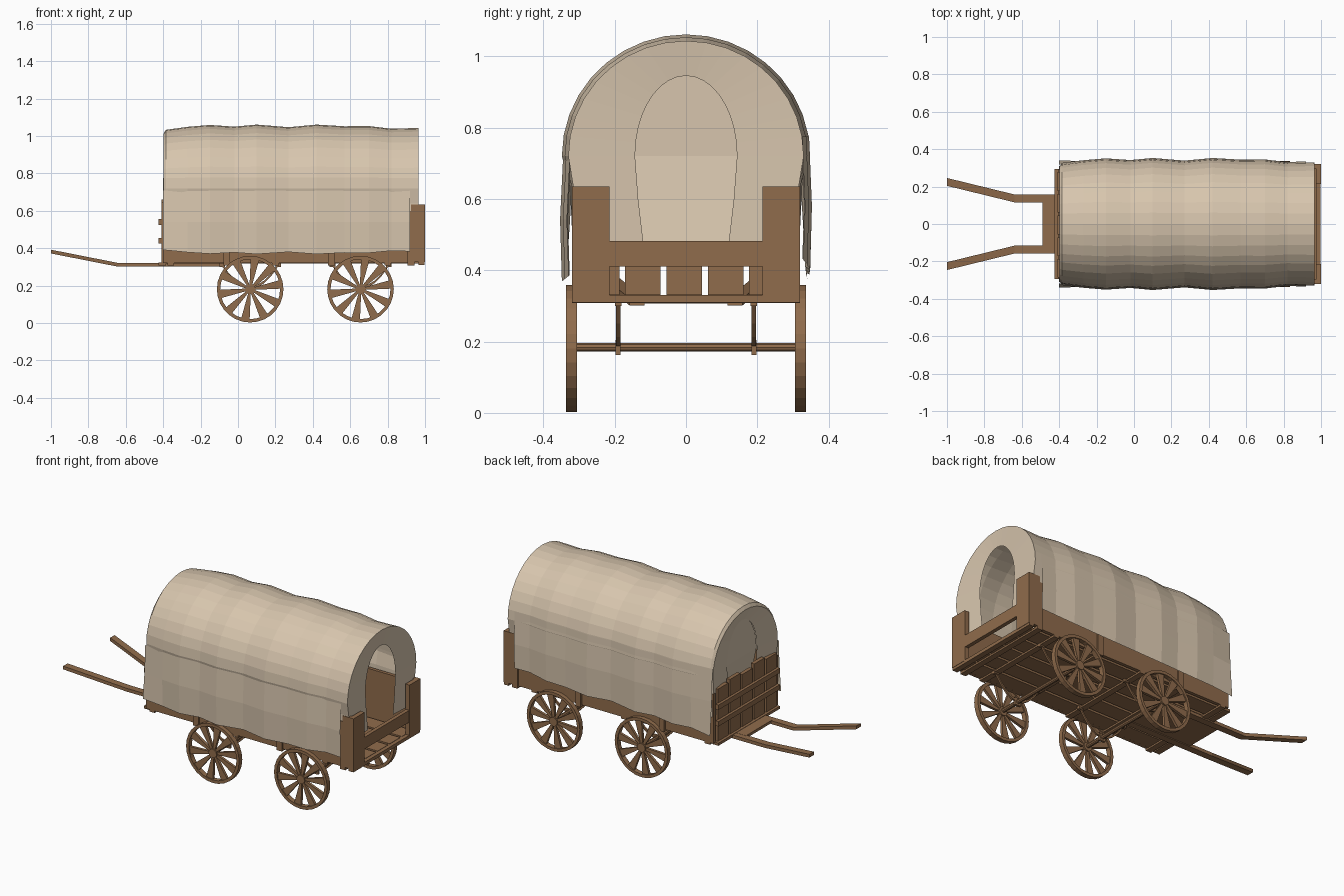
import bpy, bmesh, math
from mathutils import Vector

if "Cube" in bpy.data.objects:
    bpy.data.objects.remove(bpy.data.objects["Cube"])


def material(name, col):
    m = bpy.data.materials.new(name)
    m.diffuse_color = (*col, 1)
    m.use_nodes = True
    m.node_tree.nodes["Principled BSDF"].inputs["Base Color"].default_value = m.diffuse_color
    return m


WOOD = material("brown wood", (0.28, 0.15, 0.072))
CANVAS = material("cream canvas", (0.68, 0.56, 0.42))


def make(name, verts, faces, mat):
    me = bpy.data.meshes.new(name)
    me.from_pydata([tuple(v) for v in verts], [], faces)
    bm = bmesh.new()
    bm.from_mesh(me)
    bmesh.ops.recalc_face_normals(bm, faces=bm.faces)
    bm.to_mesh(me)
    bm.free()
    me.materials.append(mat)
    ob = bpy.data.objects.new(name, me)
    bpy.context.collection.objects.link(ob)
    return ob


def grid(name, rows, mat):
    n = len(rows[0])
    faces = [(i * n + j, i * n + j + 1, (i + 1) * n + j + 1, (i + 1) * n + j)
             for i in range(len(rows) - 1) for j in range(n - 1)]
    return make(name, [v for r in rows for v in r], faces, mat)


HEX = [(0, 1, 2, 3), (4, 5, 6, 7), (0, 1, 5, 4), (1, 2, 6, 5), (2, 3, 7, 6), (3, 0, 4, 7)]


def box(name, x0, x1, y0, y1, z0, z1):
    v = [(x, y, z) for z in (z0, z1) for x, y in ((x0, y0), (x1, y0), (x1, y1), (x0, y1))]
    return make(name, v, HEX, WOOD)


def bar(name, path, w, h):
    """Rectangular beam along a path in x; w is the y width, h the z height."""
    verts, faces = [], []
    for p in path:
        verts += [(p[0], p[1] + a * w / 2, p[2] + b * h / 2)
                  for a, b in ((-1, -1), (1, -1), (1, 1), (-1, 1))]
    for i in range(len(path) - 1):
        for k in range(4):
            faces.append((i * 4 + k, i * 4 + (k + 1) % 4, i * 4 + 4 + (k + 1) % 4, i * 4 + 4 + k))
    e = len(verts) - 4
    faces += [(0, 1, 2, 3), (e, e + 1, e + 2, e + 3)]
    return make(name, verts, faces, WOOD)


def cylinder(name, x, z, r, y0, y1, n):
    v = [(x + r * math.cos(2 * math.pi * i / n), y, z + r * math.sin(2 * math.pi * i / n))
         for y in (y0, y1) for i in range(n)]
    f = [(i, (i + 1) % n, n + (i + 1) % n, n + i) for i in range(n)]
    return make(name, v, f + [tuple(range(n)), tuple(range(n, 2 * n))], WOOD)


# Wheels: rim ring, hub and ten flared spokes
def wheel(name, x, y, z=0.181):
    verts, faces, n = [], [], 28
    for i in range(n):
        a = 2 * math.pi * i / n
        for r, d in ((0.178, -.015), (0.178, .015), (0.160, .015), (0.160, -.015)):
            verts.append((x + r * math.cos(a), y + d, z + r * math.sin(a)))
        j = (i + 1) % n
        faces += [(i * 4 + k, i * 4 + (k + 1) % 4, j * 4 + (k + 1) % 4, j * 4 + k) for k in range(4)]
    for i in range(10):
        a = 2 * math.pi * (i + .25) / 10
        u, t = Vector((math.cos(a), 0, math.sin(a))), Vector((-math.sin(a), 0, math.cos(a)))
        b = len(verts)
        for r, w in ((0.015, 0.006), (0.164, 0.023)):
            for s, d in ((-1, -.008), (1, -.008), (1, .008), (-1, .008)):
                verts.append(Vector((x, y + d, z)) + u * r + t * s * w)
        faces += [tuple(b + k for k in f) for f in HEX]
    make(name, verts, faces, WOOD)
    cylinder(name + "_hub", x, z, 0.027, y - .016, y + .016, 12)


for tag, cx in (("front", 0.065), ("rear", 0.655)):
    cylinder(tag + "_axle", cx, 0.184, 0.013, -0.32, 0.32, 10)
    for s in (-1, 1):
        wheel(f"{tag}_wheel_{s}", cx, s * 0.321)
        # Curved spring carrying the bed, with a clamp around the axle
        bar(f"{tag}_spring_{s}", [(cx + 0.15 * t / 4, s * 0.19, 0.19 + 0.12 * (t / 4) ** 2)
                                  for t in range(-4, 5)], 0.012, 0.014)
        box(f"{tag}_clamp_{s}", cx - .02, cx + .02, s * .19 - .007, s * .19 + .007, 0.162, 0.205)
        for e in (-1, 1):
            box(f"{tag}_spring_block_{s}_{e}", cx + e * .15 - .015, cx + e * .15 + .015,
                s * .19 - .009, s * .19 + .009, 0.30, 0.33)

# Bed: floor planks, cross beams, side boards and stakes
for i in range(-2, 3):
    y = i * 0.116 - 0.005
    box(f"floor_plank_{i}", -0.40, 0.975, y - .05, y + .05, 0.318, 0.332)
for x in (-0.36, -0.06, 0.2, 0.5, 0.8, 0.925):
    box("cross_beam", x - .018, x + .018, -0.31, 0.31, 0.308, 0.32)
for s in (-1, 1):
    ya, yb = sorted((s * 0.29, s * 0.31))
    box(f"side_board_{s}", -0.40, 0.94, ya, yb, 0.32, 0.62)
    for x in (-0.06, 0.5, 0.925):
        a, b = sorted((s * 0.31, s * 0.32))
        box(f"side_stake_{s}", x - .018, x + .018, a, b, 0.308, 0.60)
    # Rear corner posts, L shaped
    a, b = sorted((s * 0.215, s * 0.32))
    box(f"corner_post_{s}", 0.972, 1.0, a, b, 0.325, 0.635)
    a, b = sorted((s * 0.298, s * 0.32))
    box(f"corner_post_side_{s}", 0.925, 0.975, a, b, 0.325, 0.635)

# Tailgate
box("tailgate_rail", 0.975, 0.998, -0.22, 0.22, 0.41, 0.482)
box("tailgate_sill", 0.965, 0.998, -0.32, 0.32, 0.31, 0.33)

# Front wall of upright planks with two rails
for i, top in enumerate((0.645, 0.66, 0.64, 0.655, 0.64)):
    y = (i - 2) * 0.116 - 0.005
    box(f"front_plank_{i}", -0.408, -0.385, y - .05, y + .05, 0.322, top)
for z in (0.44, 0.54):
    box("front_rail", -0.424, -0.405, -0.295, 0.295, z - .015, z + .015)
box("front_sill", -0.424, -0.385, -0.295, 0.295, 0.308, 0.324)

# Shafts and the footboard between them
for s in (-1, 1):
    bar(f"shaft_{s}", [(-0.07, s * .137, .311), (-0.64, s * .137, .311), (-1.0, s * .225, .382)],
        0.042, 0.02)
box("footboard", -0.49, -0.07, -0.125, 0.125, 0.306, 0.322)

# Canvas cover: rippled arch over the bows
XS = [-0.385, -0.27, -0.15, -0.02, 0.10, 0.27, 0.42, 0.57, 0.70, 0.82, 0.965]
RIP = [-0.020, -0.004, 0.006, -0.003, 0.008, -0.006, 0.008, -0.001, 0.0, -0.014, -0.010]
N = 18


def arch(x, d):
    pts = [(x, -0.318, 0.48), (x, -0.322 - d / 2, 0.64)]
    for i in range(N + 1):
        a = math.pi * (1 - i / N)
        pts.append((x, (0.34 + d) * math.cos(a), 0.72 + (0.333 + d) * math.sin(a)))
    return pts + [(x, 0.322 + d / 2, 0.64), (x, 0.318, 0.48)]


rows = [arch(x, d) for x, d in zip(XS, RIP)]
grid("canvas_cover", rows, CANVAS)

# Rear canvas end with an arched opening
inner = [(0.955, -0.12, 0.48), (0.955, -0.134, 0.6)]
inner += [(0.955, 0.143 * math.cos(math.pi * (1 - i / N)), 0.72 + 0.225 * math.sin(math.pi * i / N))
          for i in range(N + 1)]
inner += [(0.955, 0.134, 0.6), (0.955, 0.12, 0.48)]
grid("canvas_rear_end", [rows[-1], inner], CANVAS)

# Front canvas end: bulging rim round a recessed curtain that slopes inward below
rim = [(-0.398, y * 0.97, 0.7 + (z - 0.7) * (0.94 if z > 0.7 else 1)) for _, y, z in rows[0]]
grid("canvas_front_rim", [rows[0], rim], CANVAS)
hole = [(-0.375, p[1], p[2]) for p in inner]
grid("canvas_front_end", [rim, hole], CANVAS)
half = len(hole) // 2
curtain = [[(-0.372 + max(0, 0.7 - hole[i][2]) * 0.2, hole[i][1] * k, hole[i][2]) for k in (1, -1)]
           for i in range(half + 1)]
grid("canvas_front_curtain", curtain, CANVAS)

# Side skirts hanging outside the bed
SX = [-0.40] + XS[1:-1] + [0.92]
for s, top, low in ((-1, 0.708, 0.375), (1, 0.775, 0.385)):
    skirt = []
    for i, (x, d) in enumerate(zip(SX, RIP)):
        drop = low - d * 0.8
        if s == 1:
            drop += -0.025 if i == 0 else 0.004 * i
        mid = (top + low) / 2
        skirt.append([(x, s * (0.337 + d), top), (x, s * (0.345 + d), mid),
                      (x, s * (0.34 + d + (0.02 if i == 0 else 0)), drop)])
    grid(f"canvas_skirt_{s}", skirt, CANVAS)
